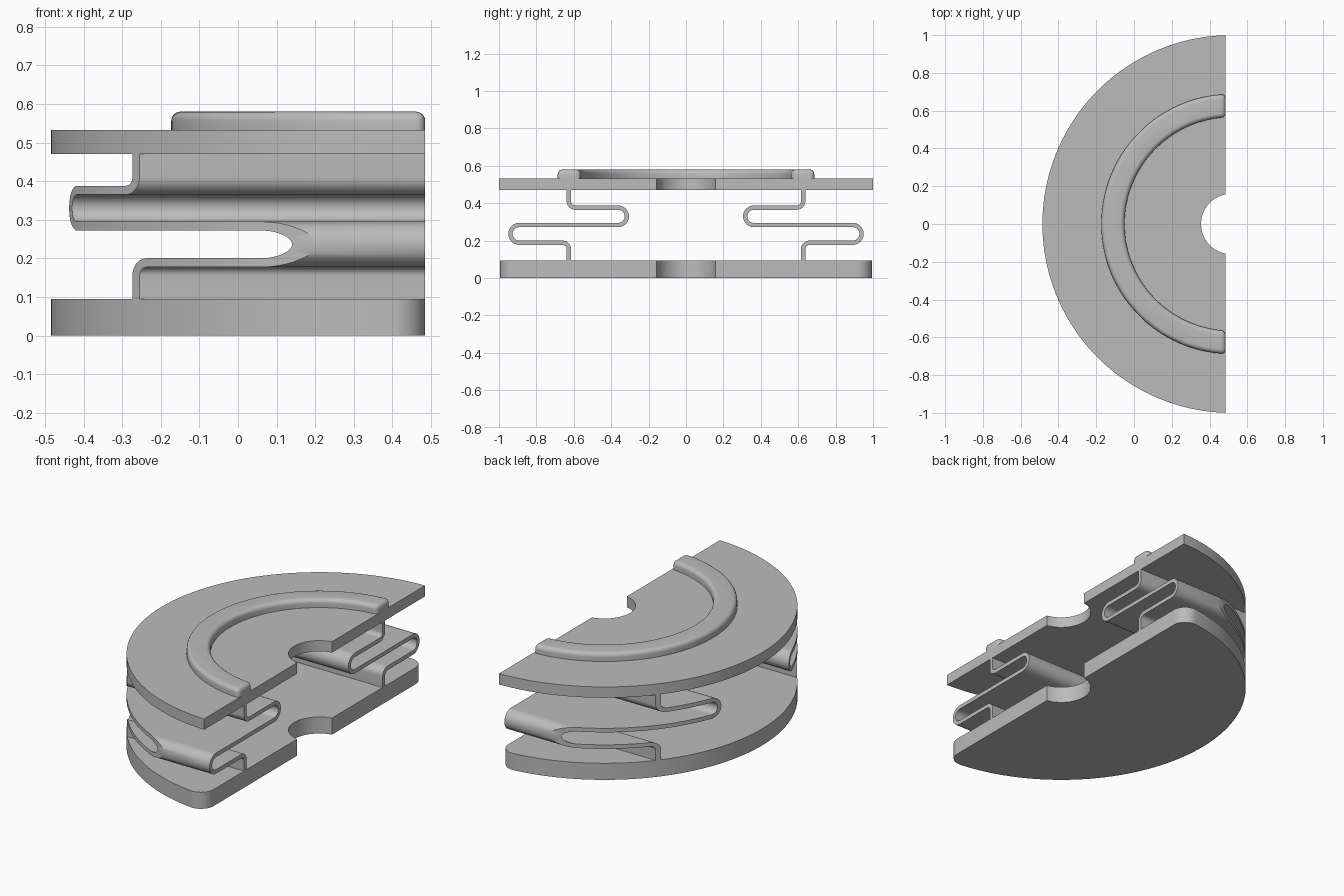
import bpy, bmesh
from math import sin, cos, pi, sqrt, acos, atan2, radians

cube = bpy.data.objects.get("Cube")
if cube:
    bpy.data.objects.remove(cube)

CX, CUT, R = 0.515, 0.485, 1.0      # disc axis, flat cut face, disc radius
HOLE = 0.16

grey = bpy.data.materials.new("plain grey")
grey.use_nodes = True
grey.diffuse_color = (0.5, 0.5, 0.5, 1)
bsdf = grey.node_tree.nodes["Principled BSDF"]
bsdf.inputs["Base Color"].default_value = grey.diffuse_color
bsdf.inputs["Roughness"].default_value = 0.6


def arc(cx, cy, r, a0, a1, n):
    return [(cx + r * cos(a0 + (a1 - a0) * i / n),
             cy + r * sin(a0 + (a1 - a0) * i / n)) for i in range(n + 1)]


def finish(bm, name):
    bmesh.ops.recalc_face_normals(bm, faces=bm.faces)
    mesh = bpy.data.meshes.new(name)
    bm.to_mesh(mesh)
    bm.free()
    obj = bpy.data.objects.new(name, mesh)
    bpy.context.collection.objects.link(obj)
    mesh.materials.append(grey)
    bpy.ops.object.select_all(action='DESELECT')
    obj.select_set(True)
    bpy.context.view_layer.objects.active = obj
    bpy.ops.object.shade_smooth_by_angle(angle=radians(30))
    return obj


def prism(outline, z0, z1):
    bm = bmesh.new()
    face = bm.faces.new([bm.verts.new((x, y, z0)) for x, y in outline])
    top = bmesh.ops.extrude_face_region(bm, geom=[face])["geom"]
    for v in top:
        if isinstance(v, bmesh.types.BMVert):
            v.co.z = z1
    return bm


def half_disc(corner):
    """Half disc with a central notch and optionally rounded outer corners."""
    half = acos((CX - CUT) / R)
    notch = acos((CX - CUT) / HOLE)
    inner = arc(CX, 0, HOLE, pi + notch, pi - notch, 32)
    if not corner:
        return arc(CX, 0, R, pi - half, pi + half, 96) + inner
    fx = CUT - corner
    fy = sqrt((R - corner) ** 2 - (CX - fx) ** 2)
    a = atan2(fy, fx - CX)
    return (arc(fx, fy, corner, 0, a, 12) + arc(CX, 0, R, a, 2 * pi - a, 96)[1:-1]
            + arc(fx, -fy, corner, -a, 0, 12) + inner)


# Plates
finish(prism(half_disc(0.08), 0, 0.095), "bottom_plate")
finish(prism(half_disc(0), 0.47, 0.532), "top_plate")

# Raised ring on the top plate, with rounded rim
RO, RI = 0.688, 0.565
ao, ai = acos((CX - CUT) / RO), acos((CX - CUT) / RI)
ring = prism(arc(CX, 0, RO, pi - ao, pi + ao, 72)
             + arc(CX, 0, RI, pi + ai, pi - ai, 72), 0.532, 0.58)
rim = []
for e in ring.edges:
    a, b = (v.co for v in e.verts)
    upright = abs(a.z - b.z) > 0.01
    if (upright and a.x > CUT - 0.001) or min(a.z, b.z) > 0.57:
        rim.append(e)
bmesh.ops.bevel(ring, geom=rim, offset=0.026, segments=6, profile=0.5,
                affect='EDGES', clamp_overlap=True)
finish(ring, "top_ring")

# Folded springs: a strip profile run along x and trimmed to the disc edge
WALL, THICK, BEND = 0.6265, 0.023, 0.034
LOW, MID, HIGH = 0.189, 0.2835, 0.3765
r1, r2 = (MID - LOW) / 2, (HIGH - MID) / 2
out_y, in_y = 0.95 - THICK / 2 - r1, 0.305 + THICK / 2 + r2


def spring_path():
    path = [(WALL, 0.095)]
    path += arc(WALL + BEND, LOW - BEND, BEND, pi, pi / 2, 10)
    path += arc(out_y, LOW + r1, r1, -pi / 2, pi / 2, 24)
    path += arc(in_y, MID + r2, r2, 1.5 * pi, pi / 2, 24)
    path += arc(WALL - BEND, HIGH + BEND, BEND, -pi / 2, 0, 10)
    path.append((WALL, 0.47))
    fine = [path[0]]
    for (y0, z0), (y1, z1) in zip(path, path[1:]):
        n = max(1, int(abs(y1 - y0) / 0.02))
        fine += [(y0 + (y1 - y0) * i / n, z0 + (z1 - z0) * i / n)
                 for i in range(1, n + 1)]
    return fine


def spring(name, side):
    path = spring_path()
    bm = bmesh.new()
    rows = []
    for i, (y, z) in enumerate(path):
        p, q = path[max(i - 1, 0)], path[min(i + 1, len(path) - 1)]
        ty, tz = q[0] - p[0], q[1] - p[1]
        if i in (0, len(path) - 1):
            ty, tz = 0, 1
        k = THICK / 2 / sqrt(ty * ty + tz * tz)
        row = []
        for s in (1, -1):
            py, pz = y - s * tz * k, z + s * ty * k
            left = CX - sqrt(R * R - py * py)
            ends = (left, CUT) if s > 0 else (CUT, left)
            row += [bm.verts.new((x, side * py, pz)) for x in ends]
        rows.append(row)
    for a, b in zip(rows, rows[1:]):
        for j in range(4):
            k = (j + 1) % 4
            bm.faces.new((a[j], a[k], b[k], b[j]))
    bm.faces.new(rows[0])
    bm.faces.new(rows[-1])
    finish(bm, name)


spring("front_spring", -1)
spring("back_spring", 1)
